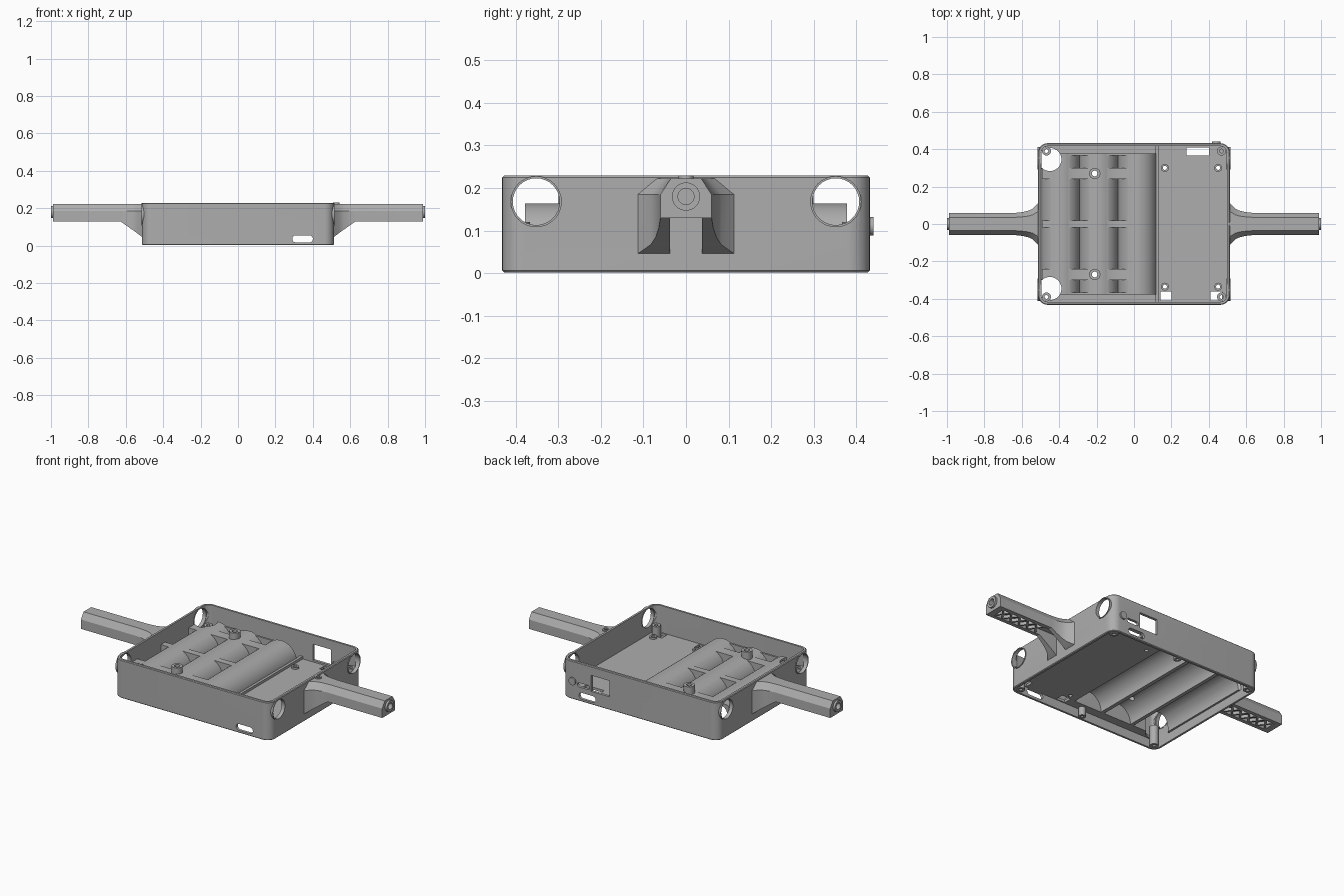
import bpy, bmesh, math
from mathutils import Matrix, Vector

if "Cube" in bpy.data.objects:
    bpy.data.objects.remove(bpy.data.objects["Cube"], do_unlink=True)

grey = bpy.data.materials.new("plain grey")
grey.use_nodes = True
grey.diffuse_color = (0.42, 0.42, 0.42, 1)
grey.node_tree.nodes["Principled BSDF"].inputs["Base Color"].default_value = (0.42, 0.42, 0.42, 1)


def finish(name, bm):
    """Turn a closed bmesh into an object with outward normals."""
    bm.normal_update()
    bmesh.ops.recalc_face_normals(bm, faces=bm.faces)
    if bm.calc_volume(signed=True) < 0:
        bmesh.ops.reverse_faces(bm, faces=bm.faces)
    me = bpy.data.meshes.new(name)
    bm.to_mesh(me)
    bm.free()
    me.materials.append(grey)
    ob = bpy.data.objects.new(name, me)
    bpy.context.collection.objects.link(ob)
    return ob


def box(name, x, y, z, radius=0, edge=0):
    """Box from (min, max) ranges, with optional rounded upright corners."""
    bm = bmesh.new()
    bmesh.ops.create_cube(bm, size=1)
    for v in bm.verts:
        v.co = Vector(r[0] if c < 0 else r[1] for c, r in zip(v.co, (x, y, z)))
    bm.normal_update()
    if radius:
        up = [e for e in bm.edges if abs(e.verts[0].co.z - e.verts[1].co.z) > 1e-5]
        bmesh.ops.bevel(bm, geom=up, offset=radius, segments=8, profile=0.5, affect='EDGES')
        bm.normal_update()
    if edge:
        rim = [e for e in bm.edges if abs(e.verts[0].co.z - e.verts[1].co.z) < 1e-5]
        bmesh.ops.bevel(bm, geom=rim, offset=edge, segments=1, affect='EDGES')
    return finish(name, bm)


def cyl(name, radius, axis, lo, hi, a, b, sides=32):
    """Cylinder from lo to hi along an axis; a, b are the other two coordinates."""
    bm = bmesh.new()
    bmesh.ops.create_cone(bm, cap_ends=True, segments=sides, radius1=radius,
                          radius2=radius, depth=hi - lo)
    mid = (lo + hi) / 2
    if axis == 'X':
        turn, pos = Matrix.Rotation(math.pi / 2, 4, 'Y'), (mid, a, b)
    elif axis == 'Y':
        turn, pos = Matrix.Rotation(math.pi / 2, 4, 'X'), (a, mid, b)
    else:
        turn, pos = Matrix.Identity(4), (a, b, mid)
    bm.transform(Matrix.Translation(pos) @ turn)
    return finish(name, bm)


def combine(target, tools, mode='DIFFERENCE'):
    bpy.context.view_layer.objects.active = target
    for tool in tools:
        mod = target.modifiers.new("cut", 'BOOLEAN')
        mod.operation, mod.solver, mod.object = mode, 'EXACT', tool
        bpy.ops.object.modifier_apply(modifier=mod.name)
        bpy.data.objects.remove(tool, do_unlink=True)


def tube(name, outer, inner, axis, lo, hi, a, b):
    ob = cyl(name, outer, axis, lo, hi, a, b)
    combine(ob, [cyl("cutter", inner, axis, lo - 0.01, hi + 0.01, a, b)])


def slot(x, y, z):
    """Round-ended slot cutters running along y."""
    r = (z[1] - z[0]) / 2
    mid = z[0] + r
    ends = [cyl("cutter", r, 'Y', y[0], y[1], c, mid) for c in (x[0] + r, x[1] - r)]
    return [box("cutter", (x[0] + r, x[1] - r), y, z)] + ends


SIDES = (-1, 1)
CORNERS = [(sx, sy) for sx in SIDES for sy in SIDES]

# Outer wall, open at the top and bottom
wall = box("case_wall", (-.512, .512), (-.432, .432), (.002, .229), .05, .004)
combine(wall, [box("cutter", (-.496, .496), (-.416, .416), (-.1, .4), .035)])
for sx, sy in CORNERS:
    lo, hi = sorted((sx * .45, sx * .6))
    combine(wall, [cyl("cutter", .058, 'X', lo, hi, sy * .352, .168)])
    lo, hi = sorted((sx * .494, sx * .516))
    tube("port_ring", .06, .055, 'X', lo, hi, sy * .352, .168)
combine(wall, slot((.29, .40), (-.5, -.38), (.017, .055)))
combine(wall, slot((.29, .40), (.38, .5), (.017, .055)))
combine(wall, slot((.33, .41), (.38, .5), (.085, .11)))
combine(wall, [box("cutter", (.20, .32), (.38, .5), (.08, .175))])

# Inner tray: flat deck with three hollow cell humps joined by ribs
CELLS = (-.393, -.188, .018)
tray = box("cell_tray", (-.502, .502), (-.422, .422), (.055, .07), .045)
humps = [cyl("hump", .104, 'Y', -.378, .378, x, .06, 48) for x in CELLS]
for hump in humps:
    combine(hump, [box("cutter", (-1, 1), (-1, 1), (-.3, .0555))])
ribs = [box("rib", (-.492, .0), (y - w, y + w), (.056, .154))
        for y, w in ((-.371, .006), (-.27, .03), (0, .02), (.27, .03), (.371, .006))]
step = [box("rib", (.115, .134), (-.417, .417), (.056, .085))]
combine(tray, humps + ribs + step, 'UNION')
combine(tray, [cyl("cutter", .092, 'Y', -.364, .364, x, .06, 48) for x in CELLS])
combine(tray, [cyl("cutter", .062, 'Z', -.1, .4, -.45, sy * .345) for sy in SIDES])
combine(tray, [box("cutter", x, y, (0, .2)) for x, y in (
    ((.142, .20), (-.41, -.36)), ((.41, .47), (-.41, -.36)), ((.28, .40), (.365, .408)))])

# Tray bosses and deck standoffs with screw holes
for sy in SIDES:
    combine(tray, [cyl("cutter", .015, 'Z', 0, .4, -.21, sy * .27)])
    tube("tray_boss", .03, .015, 'Z', .15, .2, -.21, sy * .27)
for x in (.165, .45):
    for y in (-.335, .30):
        combine(tray, [cyl("cutter", .011, 'Z', 0, .2, x, y)])
        tube("deck_standoff", .021, .011, 'Z', .06, .08, x, y)

# Screw posts below the deck and in the corners
for sx, sy in CORNERS:
    tube("corner_post", .024, .01, 'Z', .004, .12, sx * .468, sy * .39)
for sy in SIDES:
    tube("middle_post", .02, .008, 'Z', .004, .06, .03, sy * .398)

# Push button on the back
cyl("back_button", .022, 'Y', .42, .441, .44, .11)

# Handles: flared root, faceted grip, hollow underside with lattice
STATIONS = ((.50, .125, .04), (.515, .11, .048), (.54, .083, .067), (.565, .071, .085),
            (.595, .064, .106), (.63, .06, .13), (.988, .06, .13))
for s in SIDES:
    bm = bmesh.new()
    rings = []
    for x, w, low in STATIONS:
        t = .036 + (w - .06) * .6
        pts = ((-w, low), (-w, .185), (-t, .222), (t, .222), (w, .185), (w, low))
        rings.append([bm.verts.new((s * x, y, z)) for y, z in pts])
    for a, b in zip(rings, rings[1:]):
        for i in range(len(a)):
            j = (i + 1) % len(a)
            bm.faces.new((a[i], a[j], b[j], b[i]))
    bm.faces.new(rings[0])
    bm.faces.new(rings[-1])
    handle = finish("handle", bm)
    lo, hi = sorted((s * .512, s * .95))
    combine(handle, [box("cutter", (lo, hi), (-.038, .038), (0, .165))])
    lo, hi = sorted((s * .96, s * 1.1))
    combine(handle, [cyl("cutter", .019, 'X', lo, hi, 0, .18)])
    lo, hi = sorted((s * .97, s * 1.0))
    tube("handle_end_collar", .033, .019, 'X', lo, hi, 0, .18)

    # Crossed lattice bars
    count, first, pitch = 5, .66, .058
    for k in range(count):
        for d in SIDES:
            bar = box("handle_lattice", (-.046, .046), (-.005, .005), (.131, .15))
            bar.location.x = s * (first + pitch * (k + .5))
            bar.rotation_euler.z = d * math.atan2(.078, pitch)

# Small locating pin on the left handle root
tube("locating_pin", .018, .009, 'Z', .215, .23, .526, 0)

bpy.ops.object.select_all(action='DESELECT')
for ob in bpy.context.collection.objects:
    if ob.type == 'MESH':
        ob.select_set(True)
        bpy.context.view_layer.objects.active = ob
bpy.ops.object.shade_smooth_by_angle(angle=math.radians(30))
